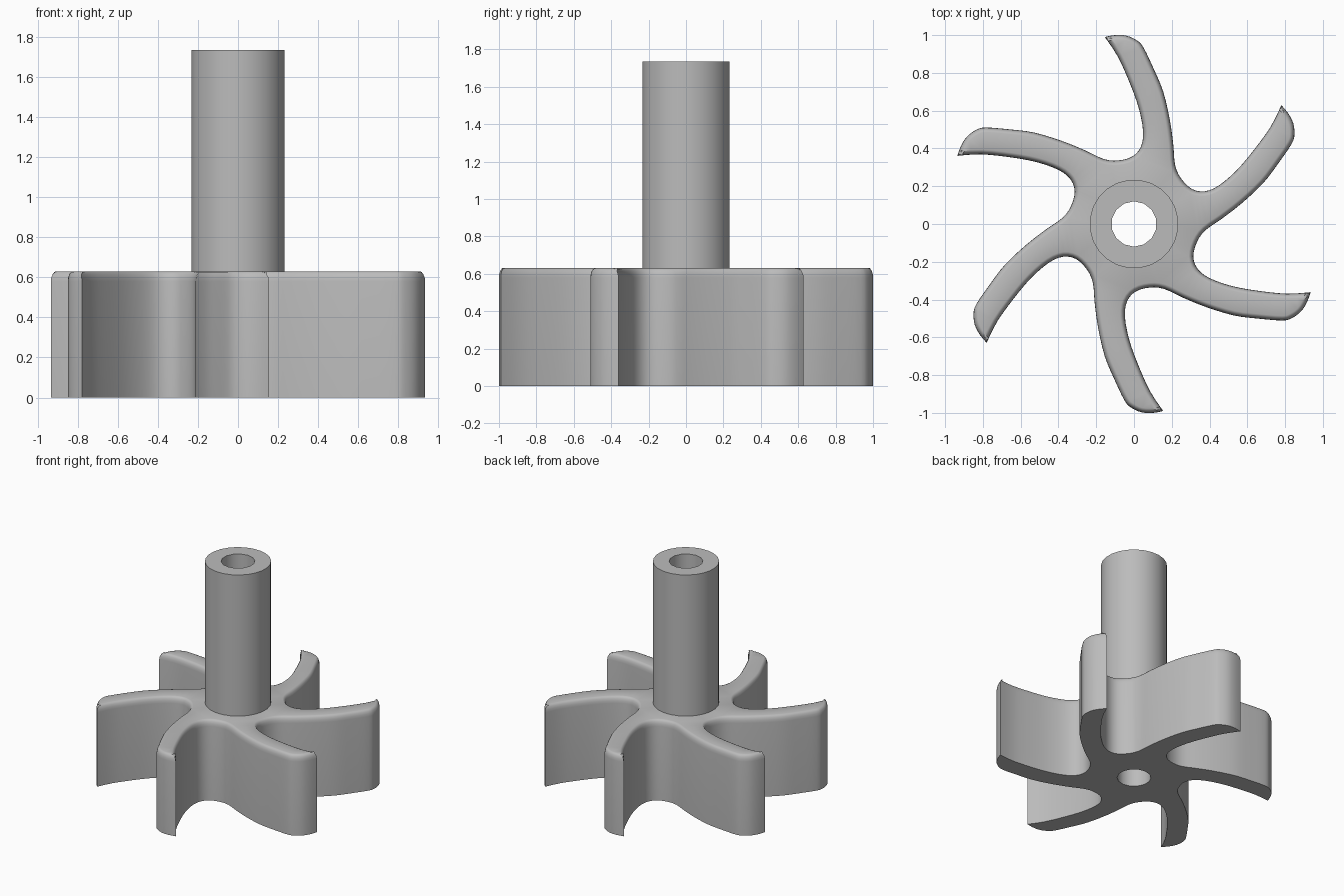
import bpy, bmesh, math
from mathutils import Vector, Matrix

if "Cube" in bpy.data.objects:
    bpy.data.objects.remove(bpy.data.objects["Cube"])

BLADES = 6
BORE_RADIUS, SHAFT_RADIUS = 0.12, 0.235
HUB_TOP, SHAFT_TOP = 0.63, 1.735

steel = bpy.data.materials.new("grey metal")
steel.use_nodes = True
grey = (0.5, 0.5, 0.5, 1)
steel.diffuse_color = grey
steel.node_tree.nodes["Principled BSDF"].inputs["Base Color"].default_value = grey


def circle(radius, sides):
    return [Vector((radius * math.cos(math.tau * (i + 0.5) / sides),
                    radius * math.sin(math.tau * (i + 0.5) / sides))) for i in range(sides)]


def smooth_outline(points, corners, steps):
    """Closed spline through the points, kept sharp at the corner indices."""
    n = len(points)
    tangents = [Vector((0, 0)) if i in corners else (points[(i + 1) % n] - points[i - 1]) / 2
                for i in range(n)]
    out = []
    for i in range(n):
        j = (i + 1) % n
        for s in range(steps):
            t = s / steps
            out.append(points[i] * (2*t**3 - 3*t**2 + 1) + tangents[i] * (t**3 - 2*t**2 + t)
                       + points[j] * (3*t**2 - 2*t**3) + tangents[j] * (t**3 - t**2))
    return out


def inset(outline, distance):
    """Move a counter-clockwise outline inward, with limited mitres."""
    out = []
    for i, p in enumerate(outline):
        a = (p - outline[i - 1]).normalized()
        b = (outline[(i + 1) % len(outline)] - p).normalized()
        along = (a + b).normalized()
        inward = Vector((-along.y, along.x))
        out.append(p + inward * distance / max(along.dot(a), 0.6))
    return out


def bored_solid(name, sections, bore):
    """Stack (outline, z) sections into a solid with a hole through it."""
    bm = bmesh.new()

    def ring(points, z):
        verts = [bm.verts.new((p.x, p.y, z)) for p in points]
        edges = [bm.edges.new((v, verts[i - 1])) for i, v in enumerate(verts)]
        return verts, edges

    def wall(low, high):
        for i in range(len(low)):
            bm.faces.new((low[i - 1], low[i], high[i], high[i - 1]))

    rings = [ring(points, z) for points, z in sections]
    holes = [ring(bore, sections[k][1]) for k in (0, -1)]
    for low, high in zip(rings, rings[1:]):
        wall(low[0], high[0])
    wall(holes[1][0], holes[0][0])
    for outer, hole in ((rings[0], holes[0]), (rings[-1], holes[1])):
        bmesh.ops.triangle_fill(bm, edges=outer[1] + hole[1], use_beauty=True)
    bmesh.ops.recalc_face_normals(bm, faces=bm.faces)
    mesh = bpy.data.meshes.new(name)
    bm.to_mesh(mesh)
    bm.free()
    mesh.materials.append(steel)
    obj = bpy.data.objects.new(name, mesh)
    bpy.context.collection.objects.link(obj)
    bpy.ops.object.select_all(action='DESELECT')
    obj.select_set(True)
    bpy.context.view_layer.objects.active = obj
    bpy.ops.object.shade_smooth_by_angle(angle=math.radians(35))
    return obj


# One curved blade, from the hollow on its right over the tip to its left root
blade = [(.25, .24), (.218, .31), (.208, .42), (.19, .55), (.155, .7), (.105, .82),
         (.05, .935), (.015, .972), (-.04, .997), (-.1, 1.0), (-.155, .99),
         (-.085, .885), (-.02, .74), (.026, .61), (.048, .49), (.037, .41), (-.008, .358)]
TIP = 10
points, corners = [], set()
for k in range(BLADES):
    turn = Matrix.Rotation(math.tau * k / BLADES, 2)
    corners.add(len(points) + TIP)
    points += [turn @ Vector(p) for p in blade]
outline = smooth_outline(points, corners, 3)

# Bladed rotor with a rounded upper rim
bore = circle(BORE_RADIUS, 14)
sections = [(outline, 0)]
for k in range(5):
    a = math.pi / 2 * k / 4
    sections.append((inset(outline, 0.025 * (1 - math.cos(a))), HUB_TOP - 0.05 * (1 - math.sin(a))))
bored_solid("bladed_rotor", sections, bore)

# Hollow drive shaft
rim = circle(SHAFT_RADIUS, 24)
bored_solid("hollow_shaft", [(rim, HUB_TOP), (rim, SHAFT_TOP)], bore)
